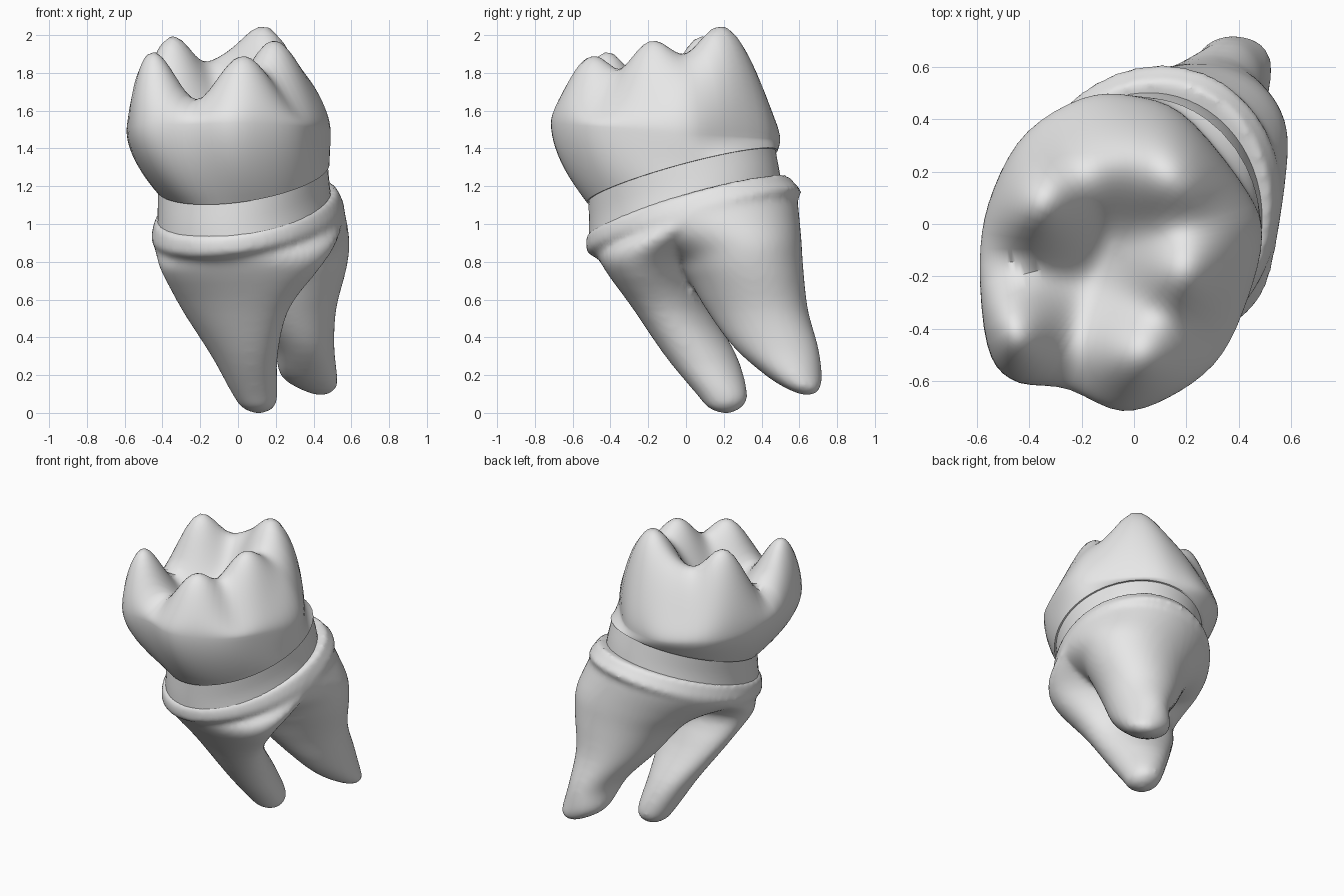
import bpy, bmesh, math
from mathutils import Vector

if "Cube" in bpy.data.objects:
    bpy.data.objects.remove(bpy.data.objects["Cube"])

grey = bpy.data.materials.new("plain_grey")
grey.diffuse_color = (0.8, 0.8, 0.8, 1)
grey.use_nodes = True
grey.node_tree.nodes["Principled BSDF"].inputs["Base Color"].default_value = (0.8, 0.8, 0.8, 1)

SLANT = Vector((0.14, 0.27))   # tilt of the gum line
SEG = 64


def spline(points, t):
    """Catmull-Rom value at t (0..1) along equal-length tuples."""
    n = len(points) - 1
    i = min(int(t * n), n - 1)
    f = t * n - i
    p = [points[max(0, min(n, k))] for k in range(i - 1, i + 3)]
    return [b + 0.5 * f * (c - a + f * (2 * a - 5 * b + 4 * c - d + f * (3 * (b - c) + d - a)))
            for a, b, c, d in zip(*p)]


def skin(bm, rings):
    """Join equal rings of points into a closed tube."""
    loops = [[bm.verts.new(p) for p in ring] for ring in rings]
    for lo, hi in zip(loops, loops[1:]):
        for i in range(len(lo)):
            j = (i + 1) % len(lo)
            bm.faces.new((lo[i], lo[j], hi[j], hi[i]))
    bm.faces.new(loops[0][::-1])
    bm.faces.new(loops[-1])


def oval(cx, cy, z, hx, hy, skew, tilt):
    """Leaning oval with half sizes hx, hy, tilted by the gum slant."""
    ring = []
    for k in range(SEG):
        t = math.tau * k / SEG
        dx, dy = hx * math.cos(t), hy * math.sin(t + skew)
        ring.append((cx + dx, cy + dy, z + tilt * SLANT.dot((dx, dy))))
    return ring


def loft(bm, keys, steps=32):
    skin(bm, [oval(*spline(keys, k / steps)) for k in range(steps + 1)])


def finish(name, bm):
    bmesh.ops.recalc_face_normals(bm, faces=bm.faces)
    mesh = bpy.data.meshes.new(name)
    bm.to_mesh(mesh)
    bm.free()
    mesh.materials.append(grey)
    ob = bpy.data.objects.new(name, mesh)
    bpy.context.collection.objects.link(ob)
    bpy.ops.object.select_all(action='DESELECT')
    ob.select_set(True)
    bpy.context.view_layer.objects.active = ob
    bpy.ops.object.shade_smooth_by_angle(angle=math.radians(50))
    return ob


# Roots: two prongs sharing one collar; keys are centre x, y, z, half x, half y, skew, tilt
COLLAR = [(0.06, 0.055, 0.98, 0.505, 0.535, 0.08, 1),
          (0.045, 0.02, 1.06, 0.495, 0.55, 0.1, 1),
          (0.04, 0.015, 1.10, 0.48, 0.53, 0.1, 1)]
FRONT_PRONG = [(0.11, 0.21, 0.00, 0.03, 0.03, 0, 0),
               (0.105, 0.205, 0.03, 0.085, 0.09, 0, 0),
               (0.09, 0.19, 0.10, 0.12, 0.135, 0, 0),
               (0.035, 0.08, 0.30, 0.175, 0.19, -0.2, 0),
               (-0.015, -0.075, 0.55, 0.285, 0.205, -0.35, 0),
               (0.015, -0.18, 0.75, 0.415, 0.235, -0.25, 0.3),
               (0.045, -0.12, 0.86, 0.475, 0.335, -0.1, 0.7)]
BACK_PRONG = [(0.44, 0.645, 0.095, 0.03, 0.03, 0, 0),
              (0.42, 0.62, 0.13, 0.10, 0.09, 0, 0),
              (0.375, 0.57, 0.20, 0.15, 0.15, 0, 0),
              (0.345, 0.475, 0.35, 0.165, 0.225, 0.05, 0),
              (0.265, 0.375, 0.55, 0.255, 0.27, 0.1, 0),
              (0.225, 0.31, 0.75, 0.35, 0.31, 0.1, 0.3),
              (0.17, 0.25, 0.87, 0.42, 0.36, 0.1, 0.6)]
bm = bmesh.new()
loft(bm, FRONT_PRONG + COLLAR)
loft(bm, BACK_PRONG + COLLAR)
roots = finish("roots", bm)
remesh = roots.modifiers.new("fuse", 'REMESH')
remesh.mode = 'VOXEL'
remesh.voxel_size = 0.018
remesh.use_smooth_shade = True
smooth = roots.modifiers.new("soften", 'SMOOTH')
smooth.factor = 0.5
smooth.iterations = 8

# Neck: recessed band between roots and crown
bm = bmesh.new()
loft(bm, [(0.035, 0.0, 1.02, 0.465, 0.515, 0.05, 1),
          (0.03, -0.01, 1.14, 0.455, 0.505, 0.05, 1),
          (0.025, -0.02, 1.255, 0.45, 0.495, 0, 1)], 8)
finish("neck_band", bm)

# Crown: widest outline, then cusps as smooth peaks on a domed top
CENTRE = Vector((-0.06, -0.1))
OUTLINE = [(0.49, -0.05), (0.43, 0.13), (0.2, 0.41), (0.0, 0.49), (-0.2, 0.48), (-0.42, 0.34),
           (-0.55, 0.1), (-0.59, -0.15), (-0.56, -0.47), (-0.46, -0.6), (-0.26, -0.63),
           (-0.05, -0.715), (0.14, -0.66), (0.32, -0.52), (0.43, -0.3)]
CUSPS = [(-0.49, -0.43, 1.86), (0.03, -0.5, 1.88), (0.19, -0.18, 1.96),
         (0.13, 0.15, 1.96), (-0.36, 0.09, 1.99), (-0.11, 0.24, 1.82),
         (0.27, 0.25, 1.77), (0.36, 0.0, 1.73), (0.08, 0.31, 1.80)]
FLOOR, WAIST, STEPS = 1.51, 1.49, 32


def rim_point(k):
    """Outline point for segment k, wrapped round."""
    n = len(OUTLINE)
    s = k / SEG * n
    i = int(s)
    four = [OUTLINE[(i + d) % n] for d in (-1, 0, 1, 2)]
    return Vector(spline(four, (1 + s - i) / 3))


def dome(r):
    return math.sqrt(max(0.0, 1 - r ** 7))


rim = [rim_point(k) for k in range(SEG)]


def reach(p):
    """Fraction of the way from the centre to the outline."""
    d = p - CENTRE
    edge = max(rim, key=lambda q: (q - CENTRE).normalized().dot(d.normalized()))
    return d.length / (edge - CENTRE).length


peaks = []
for x, y, z in CUSPS:
    p = Vector((x, y))
    peaks.append((p, WAIST + (z - WAIST) / dome(reach(p)) - FLOOR))


def waist(p):
    return WAIST - 0.07 * (p.y - CENTRE.y)


def top_height(p, r):
    bumps = [a * math.exp(-(p - c).length_squared / 0.05) for c, a in peaks]
    h = FLOOR + math.sqrt(sum(b * b for b in bumps))
    base = WAIST + (waist(p) - WAIST) * r ** 4
    return base + (h - WAIST) * dome(r)


rings = []
for s in range(12):                       # flared side below the widest line
    u = 1 - s / 12
    ring = []
    for q in rim:
        d = q - CENTRE
        t = math.atan2(d.y / 0.6, d.x / 0.54)
        foot = Vector((0.025 + 0.46 * math.cos(t), -0.02 + 0.505 * math.sin(t)))
        p = q.lerp(foot, u ** 1.8)
        low = 1.255 + SLANT.dot(foot)
        ring.append((p.x, p.y, waist(q) + (low - waist(q)) * u))
    rings.append(ring)
for s in range(STEPS):                    # domed chewing surface
    r = math.cos(math.pi / 2 * s / STEPS)
    rings.append([(p.x, p.y, top_height(p, r)) for p in (CENTRE + (q - CENTRE) * r for q in rim)])
bm = bmesh.new()
skin(bm, rings)
finish("crown", bm)
